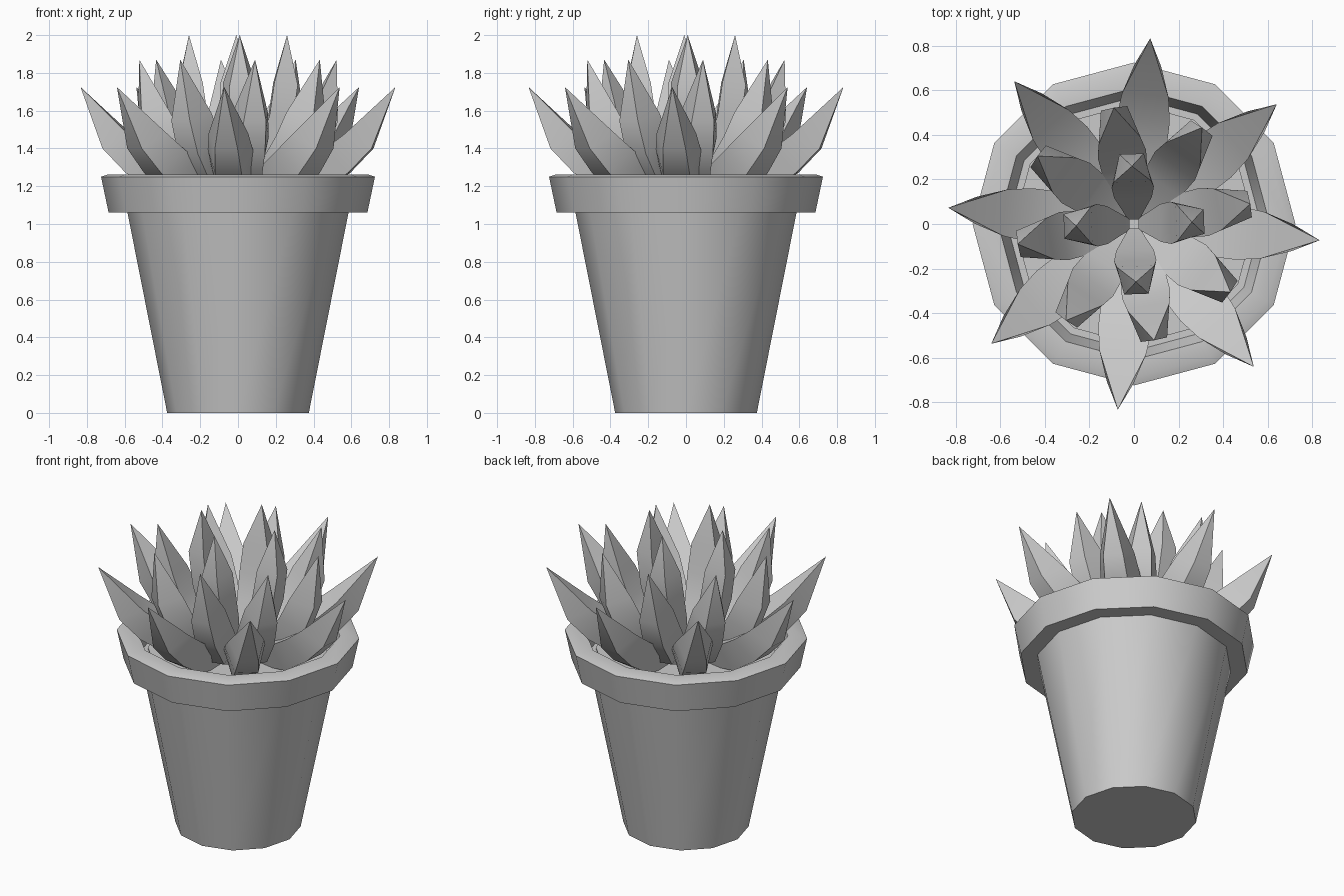
import bpy, bmesh
from math import sin, cos, radians, pi

if "Cube" in bpy.data.objects:
    bpy.data.objects.remove(bpy.data.objects["Cube"])


def finish(name, bm, angle):
    bmesh.ops.recalc_face_normals(bm, faces=bm.faces)
    me = bpy.data.meshes.new(name)
    bm.to_mesh(me)
    bm.free()
    ob = bpy.data.objects.new(name, me)
    bpy.context.collection.objects.link(ob)
    bpy.ops.object.select_all(action='DESELECT')
    ob.select_set(True)
    bpy.context.view_layer.objects.active = ob
    bpy.ops.object.shade_smooth_by_angle(angle=radians(angle))
    return ob


def bridge(bm, a, b):
    n = len(a)
    for i in range(n):
        j = (i + 1) % n
        bm.faces.new((a[i], a[j], b[j], b[i]))


def lathe(name, profile, n=12):
    """12-sided turned shape, closed at both profile ends."""
    bm = bmesh.new()
    rings = [[bm.verts.new((r * cos(2 * pi * i / n), r * sin(2 * pi * i / n), z))
              for i in range(n)] for r, z in profile]
    for a, b in zip(rings, rings[1:]):
        bridge(bm, a, b)
    bm.faces.new(rings[0])
    bm.faces.new(rings[-1])
    return finish(name, bm, 40)


def leaf_ring(name, sections, tip, start, count):
    """Leaves with a wide upper face and narrow keel.
    Each section: upper r, z, half width, lower r, z, half width."""
    for k in range(count):
        a = radians(start) + 2 * pi * k / count
        c, s = cos(a), sin(a)
        bm = bmesh.new()

        def vert(r, w, z):
            return bm.verts.new((r * c - w * s, r * s + w * c, z))

        rings = [[vert(ur, -uw, uz), vert(ur, uw, uz), vert(lr, lw, lz), vert(lr, -lw, lz)]
                 for ur, uz, uw, lr, lz, lw in sections]
        for p, q in zip(rings, rings[1:]):
            bridge(bm, p, q)
        bm.faces.new(rings[0])
        t = vert(tip[0], 0, tip[1])
        for i in range(4):
            bm.faces.new((rings[-1][i], rings[-1][(i + 1) % 4], t))
        finish(f"{name}_{k + 1}", bm, 30)


# Pot with overhanging rim and hollow mouth
lathe("pot", [(0.375, 0), (0.585, 1.06), (0.685, 1.06), (0.725, 1.25), (0.69, 1.262),
              (0.61, 1.262), (0.57, 1.13), (0.53, 1.13), (0.53, 1.08)])

# Soil
lathe("soil", [(0.53, 1.08), (0.54, 1.14)])

# Outer, middle and inner leaves
leaf_ring("outer_leaf", [(0.03, 1.20, 0.025, 0.10, 1.10, 0.02),
                         (0.34, 1.315, 0.115, 0.42, 1.16, 0.07),
                         (0.47, 1.395, 0.12, 0.59, 1.27, 0.07),
                         (0.58, 1.48, 0.105, 0.715, 1.40, 0.06)],
          (0.837, 1.725), -5, 8)
leaf_ring("middle_leaf", [(0.03, 1.20, 0.025, 0.10, 1.10, 0.02),
                          (0.22, 1.33, 0.10, 0.33, 1.20, 0.065),
                          (0.32, 1.46, 0.11, 0.46, 1.37, 0.065),
                          (0.38, 1.59, 0.095, 0.527, 1.545, 0.06)],
          (0.53, 1.87), 9.8, 8)
leaf_ring("inner_leaf", [(0.02, 1.20, 0.025, 0.08, 1.10, 0.02),
                         (0.12, 1.42, 0.085, 0.22, 1.33, 0.06),
                         (0.165, 1.58, 0.095, 0.285, 1.53, 0.06),
                         (0.19, 1.75, 0.085, 0.315, 1.735, 0.055)],
          (0.26, 2.0), 2, 4)
